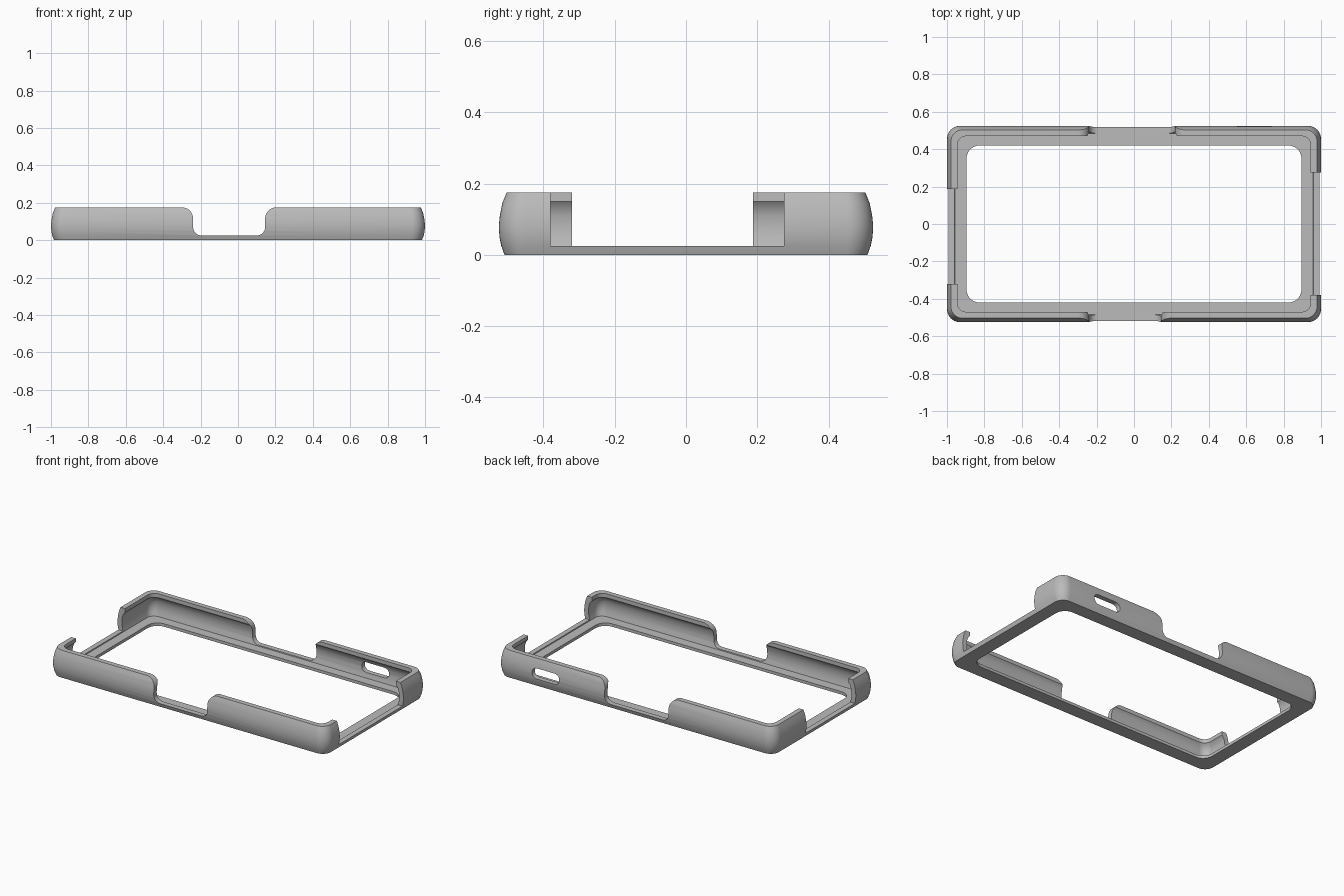
import bpy, bmesh
from math import sin, cos, pi, radians

if "Cube" in bpy.data.objects:
    bpy.data.objects.remove(bpy.data.objects["Cube"], do_unlink=True)

HX, HY, TOP, LEDGE = 1.0, 0.525, 0.175, 0.025

grey = bpy.data.materials.new("case grey")
grey.use_nodes = True
grey.diffuse_color = (0.5, 0.5, 0.5, 1)
grey.node_tree.nodes["Principled BSDF"].inputs["Base Color"].default_value = (0.5, 0.5, 0.5, 1)


def arc(cx, cz, r, a0, a1, n=10):
    """Points on an arc, angles in degrees."""
    angles = [radians(a0 + (a1 - a0) * i / n) for i in range(n + 1)]
    return [(cx + r * cos(a), cz + r * sin(a)) for a in angles]


def rounded_rect(hx, hy, r):
    pts = []
    for k, (sx, sy) in enumerate([(1, 1), (-1, 1), (-1, -1), (1, -1)]):
        pts += arc(sx * (hx - r), sy * (hy - r), r, 90 * k, 90 * k + 90)
    return pts


def finish(bm, name):
    bmesh.ops.recalc_face_normals(bm, faces=bm.faces)
    mesh = bpy.data.meshes.new(name)
    bm.to_mesh(mesh)
    bm.free()
    mesh.materials.append(grey)
    obj = bpy.data.objects.new(name, mesh)
    bpy.context.collection.objects.link(obj)
    return obj


def prism(name, pts, axis, start, end):
    """Extrude an outline along x or y to make a cutter."""
    bm = bmesh.new()
    place = (lambda u, v: (start, u, v)) if axis == "x" else (lambda u, v: (u, start, v))
    face = bm.faces.new([bm.verts.new(place(u, v)) for u, v in pts])
    ext = bmesh.ops.extrude_face_region(bm, geom=[face])
    verts = [g for g in ext["geom"] if isinstance(g, bmesh.types.BMVert)]
    d = end - start
    bmesh.ops.translate(bm, verts=verts, vec=(d, 0, 0) if axis == "x" else (0, d, 0))
    obj = finish(bm, name)
    obj.hide_render = True
    return obj


# Frame cross-section: inset from the outside, height, corner radius
section = [
    (0.016, 0, 0.06), (0.007, 0.025, 0.065), (0.002, 0.05, 0.07), (0, 0.08, 0.07),
    (0.003, 0.11, 0.07), (0.010, 0.145, 0.065), (0.022, TOP, 0.06),   # bulged outside
    (0.055, TOP, 0.05), (0.055, 0.15, 0.05),                          # top lip
    (0.042, 0.135, 0.05), (0.034, 0.11, 0.05), (0.031, 0.08, 0.05),
    (0.034, 0.05, 0.05), (0.042, 0.019, 0.05),                        # hollow inside
    (0.105, 0.019, 0.07), (0.105, 0, 0.07),                           # floor rim
]
bm = bmesh.new()
rings = [[bm.verts.new((x, y, z)) for x, y in rounded_rect(HX - i, HY - i, r)]
         for i, z, r in section]
for a, b in zip(rings, rings[1:] + rings[:1]):
    for j in range(len(a)):
        k = (j + 1) % len(a)
        bm.faces.new((a[j], a[k], b[k], b[j]))
frame = finish(bm, "bumper_frame")


def notch(x0, x1):
    """Side notch outline with rounded shoulders and floor corners."""
    r, q, c = 0.06, 0.045, TOP + 0.0005 - 0.06
    left = arc(x0 - r, c, r, 90, 0) + arc(x0 + q, LEDGE + q, q, 180, 270)
    right = arc(x1 - q, LEDGE + q, q, 270, 360) + arc(x1 + r, c, r, 180, 90)
    return [(x0 - r, 0.3)] + left + right + [(x1 + r, 0.3)]


def box(y0, y1):
    return [(y0, LEDGE), (y1, LEDGE), (y1, 0.3), (y0, 0.3)]


slot = arc(0.71, 0.085, 0.034, -90, 90) + arc(0.58, 0.085, 0.034, 90, 270)

cutters = [
    prism("front_notch_cutter", notch(-0.24, 0.145), "y", -0.7, -0.3),
    prism("back_notch_cutter", notch(-0.24, 0.22), "y", 0.3, 0.7),
    prism("left_end_cutter", box(-0.38, 0.275), "x", 0.8, 1.2),
    prism("right_end_cutter", box(-0.32, 0.188), "x", -1.2, -0.8),
    prism("button_slot_cutter", slot, "y", 0.4, 0.7),
]

# Cut the openings
bpy.ops.object.select_all(action="DESELECT")
bpy.context.view_layer.objects.active = frame
frame.select_set(True)
for cutter in cutters:
    mod = frame.modifiers.new(cutter.name, "BOOLEAN")
    mod.operation = "DIFFERENCE"
    mod.solver = "EXACT"
    mod.object = cutter
    bpy.ops.object.modifier_apply(modifier=mod.name)
    bpy.data.objects.remove(cutter, do_unlink=True)

bpy.ops.object.shade_smooth_by_angle(angle=radians(30))
